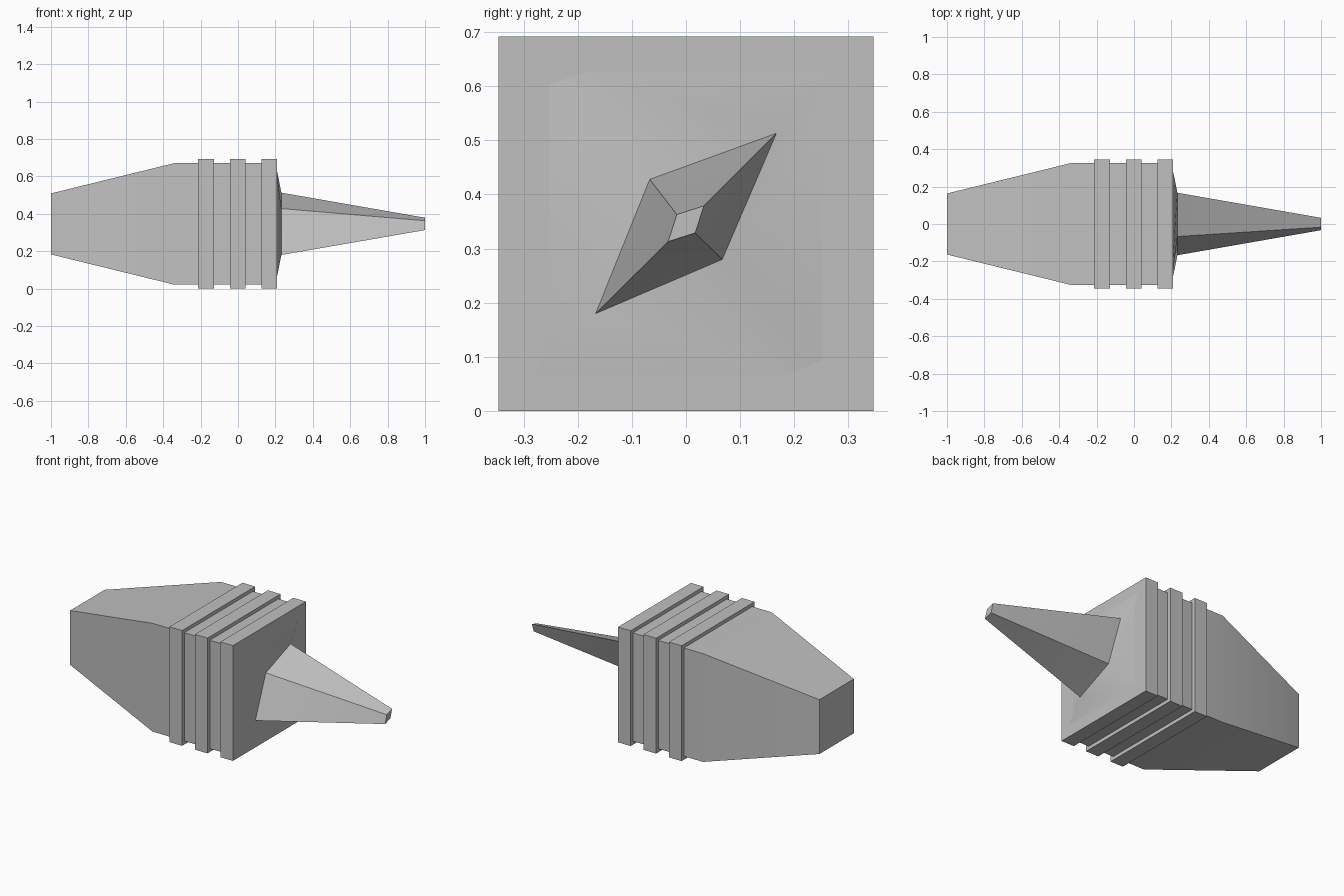
import bpy
import bmesh

MID = 0.346  # height of the long axis

cube = bpy.data.objects.get("Cube")
if cube:
    bpy.data.objects.remove(cube, do_unlink=True)

grey = bpy.data.materials.new("plain grey")
grey.use_nodes = True
colour = (0.53, 0.53, 0.53, 1)
grey.diffuse_color = colour
grey.node_tree.nodes["Principled BSDF"].inputs["Base Color"].default_value = colour


def square(h):
    return [(-h, -h), (h, -h), (h, h), (-h, h)]


def loft(name, sections):
    """Skin four-sided (y, z) sections placed along x, and cap both ends."""
    bm = bmesh.new()
    rings = [[bm.verts.new((x, y, z + MID)) for y, z in pts] for x, pts in sections]
    for a, b in zip(rings, rings[1:]):
        for i in range(4):
            j = (i + 1) % 4
            bm.faces.new((a[i], a[j], b[i]))
            bm.faces.new((a[j], b[j], b[i]))
    bm.faces.new(rings[0][::-1])
    bm.faces.new(rings[-1])
    bmesh.ops.recalc_face_normals(bm, faces=bm.faces)
    mesh = bpy.data.meshes.new(name)
    bm.to_mesh(mesh)
    bm.free()
    mesh.materials.append(grey)
    obj = bpy.data.objects.new(name, mesh)
    bpy.context.collection.objects.link(obj)
    bpy.ops.object.select_all(action="DESELECT")
    bpy.context.view_layer.objects.active = obj
    obj.select_set(True)
    bpy.ops.object.shade_smooth_by_angle()
    return obj


# Tapered body, shallow front slope and skewed spike
spike_base = [(-0.167, -0.166), (0.067, -0.066), (0.167, 0.167), (-0.067, 0.082)]
spike_tip = [(-0.033, -0.033), (0.017, -0.017), (0.033, 0.033), (-0.017, 0.017)]
loft("body_and_spike", [
    (-1.0, square(0.163)),
    (-0.34, square(0.325)),
    (0.2, square(0.325)),
    (0.232, spike_base),
    (1.0, spike_tip),
])

# Three raised bands around the body
for i, x in enumerate((-0.171, -0.002, 0.167)):
    loft(f"band_{i + 1}", [(x - 0.042, square(MID)), (x + 0.042, square(MID))])
